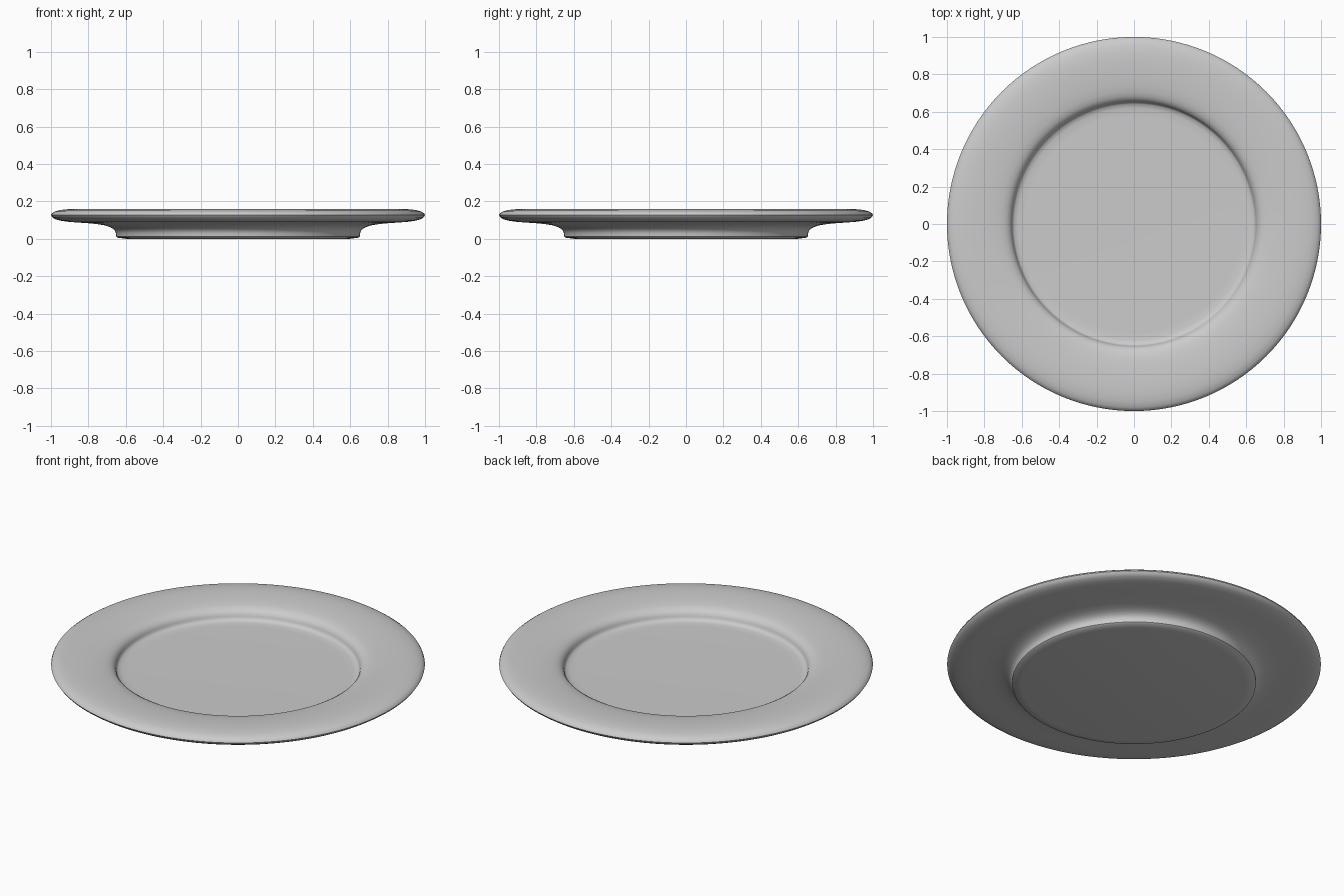
import bpy, bmesh, math

if "Cube" in bpy.data.objects:
    bpy.data.objects.remove(bpy.data.objects["Cube"])

SEGMENTS = 128


def lathe(name, profile):
    """Revolve an (r, z) profile that starts and ends on the z axis."""
    bm = bmesh.new()
    verts = [bm.verts.new((r, 0, z)) for r, z in profile]
    edges = [bm.edges.new(pair) for pair in zip(verts, verts[1:])]
    bmesh.ops.spin(bm, geom=verts + edges, cent=(0, 0, 0), axis=(0, 0, 1),
                   angle=math.tau, steps=SEGMENTS)
    bmesh.ops.remove_doubles(bm, verts=bm.verts, dist=1e-4)
    bmesh.ops.recalc_face_normals(bm, faces=bm.faces)
    mesh = bpy.data.meshes.new(name)
    bm.to_mesh(mesh)
    bm.free()
    obj = bpy.data.objects.new(name, mesh)
    bpy.context.collection.objects.link(obj)
    bpy.context.view_layer.objects.active = obj
    obj.select_set(True)
    bpy.ops.object.shade_smooth_by_angle(angle=math.radians(40))
    return obj


# Underside: flat base, short foot, concave flare out to the rim
underside = [(0, 0), (0.60, 0), (0.645, 0.006), (0.652, 0.012),
             (0.653, 0.030), (0.658, 0.042), (0.668, 0.053),
             (0.685, 0.063), (0.71, 0.071), (0.75, 0.078),
             (0.80, 0.083), (0.86, 0.087), (0.91, 0.091)]

# Rounded outer edge
edge = [(0.95, 0.097), (0.978, 0.105), (0.993, 0.115), (1.0, 0.126),
        (0.995, 0.136), (0.98, 0.146), (0.95, 0.154), (0.91, 0.158)]

# Top: flat rim, rounded lip, steep wall and well floor
top = [(0.86, 0.159), (0.80, 0.156), (0.75, 0.152), (0.71, 0.146),
       (0.685, 0.139), (0.668, 0.129), (0.658, 0.117), (0.653, 0.105),
       (0.650, 0.094), (0.642, 0.086), (0.62, 0.081), (0.58, 0.080), (0, 0.080)]

lathe("plate", underside + edge + top)
